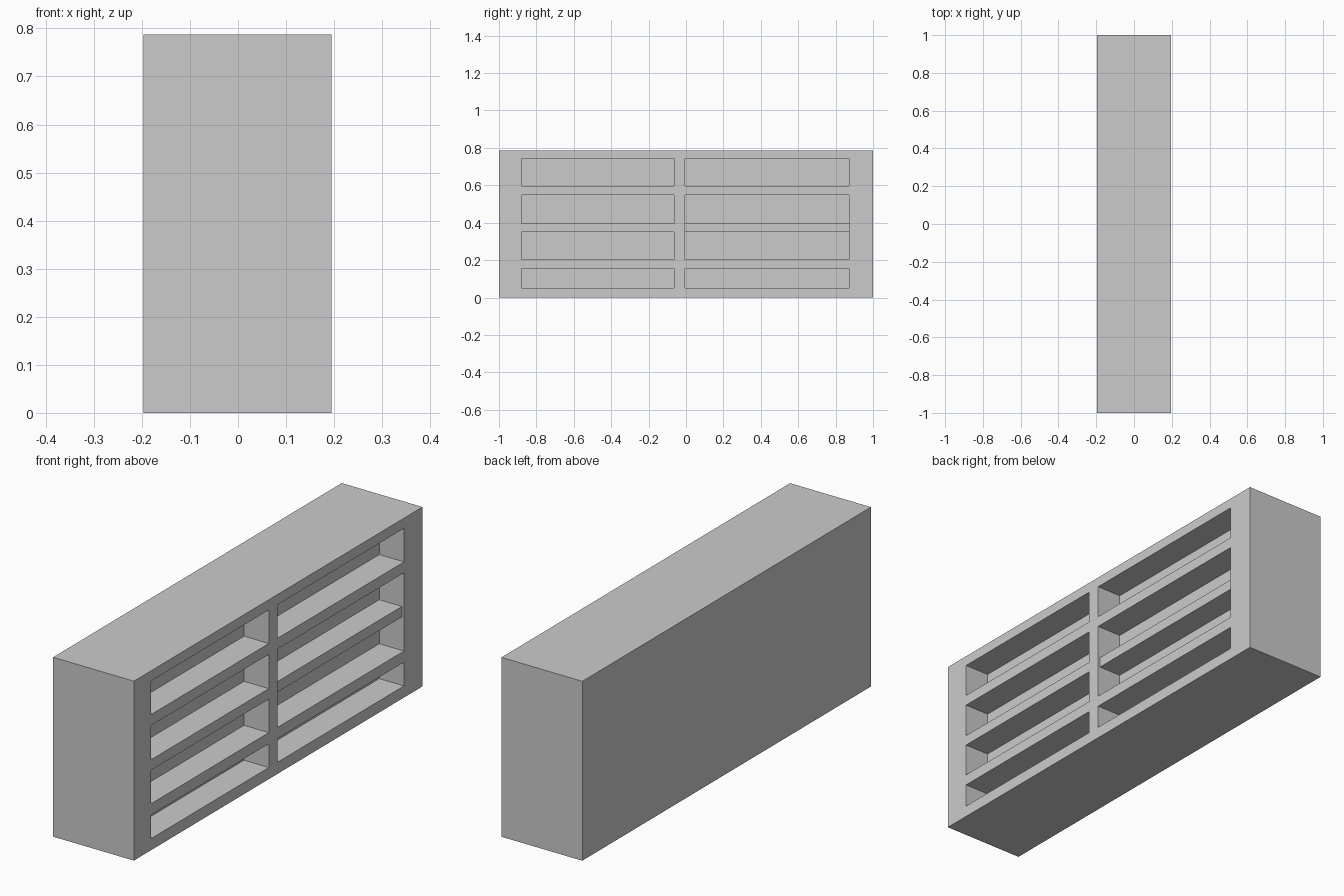
import bpy
import bmesh
from mathutils import Matrix

if "Cube" in bpy.data.objects:
    bpy.data.objects.remove(bpy.data.objects["Cube"], do_unlink=True)

grey = bpy.data.materials.new("light grey")
grey.use_nodes = True
colour = (0.6, 0.6, 0.6, 1)
grey.diffuse_color = colour
grey.node_tree.nodes["Principled BSDF"].inputs["Base Color"].default_value = colour


def boxes(name, bounds):
    """One object holding a box for each (x0, x1, y0, y1, z0, z1)."""
    bm = bmesh.new()
    for x0, x1, y0, y1, z0, z1 in bounds:
        place = Matrix.Translation(((x0 + x1) / 2, (y0 + y1) / 2, (z0 + z1) / 2))
        size = Matrix.Diagonal((x1 - x0, y1 - y0, z1 - z0, 1))
        bmesh.ops.create_cube(bm, size=1, matrix=place @ size)
    mesh = bpy.data.meshes.new(name)
    bm.to_mesh(mesh)
    bm.free()
    mesh.materials.append(grey)
    obj = bpy.data.objects.new(name, mesh)
    bpy.context.collection.objects.link(obj)
    return obj


left, right = -0.197, 0.195
recess = right - 0.12
near_bay, far_bay = (-0.88, -0.065), (-0.005, 0.872)
rows = [(0.051, 0.155), (0.204, 0.351), (0.397, 0.547), (0.595, 0.742)]
# The two middle rows of the far bay share one opening, split by a set-back shelf
far_rows = [rows[0], (rows[1][0], rows[2][1]), rows[3]]

# Solid bookcase body
case = boxes("bookcase_body", [(left, right, -1, 1, 0, 0.787)])

# Compartments cut into the +x side
openings = [(recess, right + 0.1, *near_bay, *r) for r in rows]
openings += [(recess, right + 0.1, *far_bay, *r) for r in far_rows]
cutter = boxes("compartment_cutter", openings)
cutter.hide_render = True
cut = case.modifiers.new("compartments", "BOOLEAN")
cut.operation = "DIFFERENCE"
cut.solver = "EXACT"
cut.object = cutter
bpy.context.view_layer.objects.active = case
bpy.ops.object.modifier_apply(modifier=cut.name)
bpy.data.objects.remove(cutter, do_unlink=True)

# Set-back shelf
boxes("middle_shelf", [(recess, right - 0.01, *far_bay, rows[1][1], rows[2][0])])
